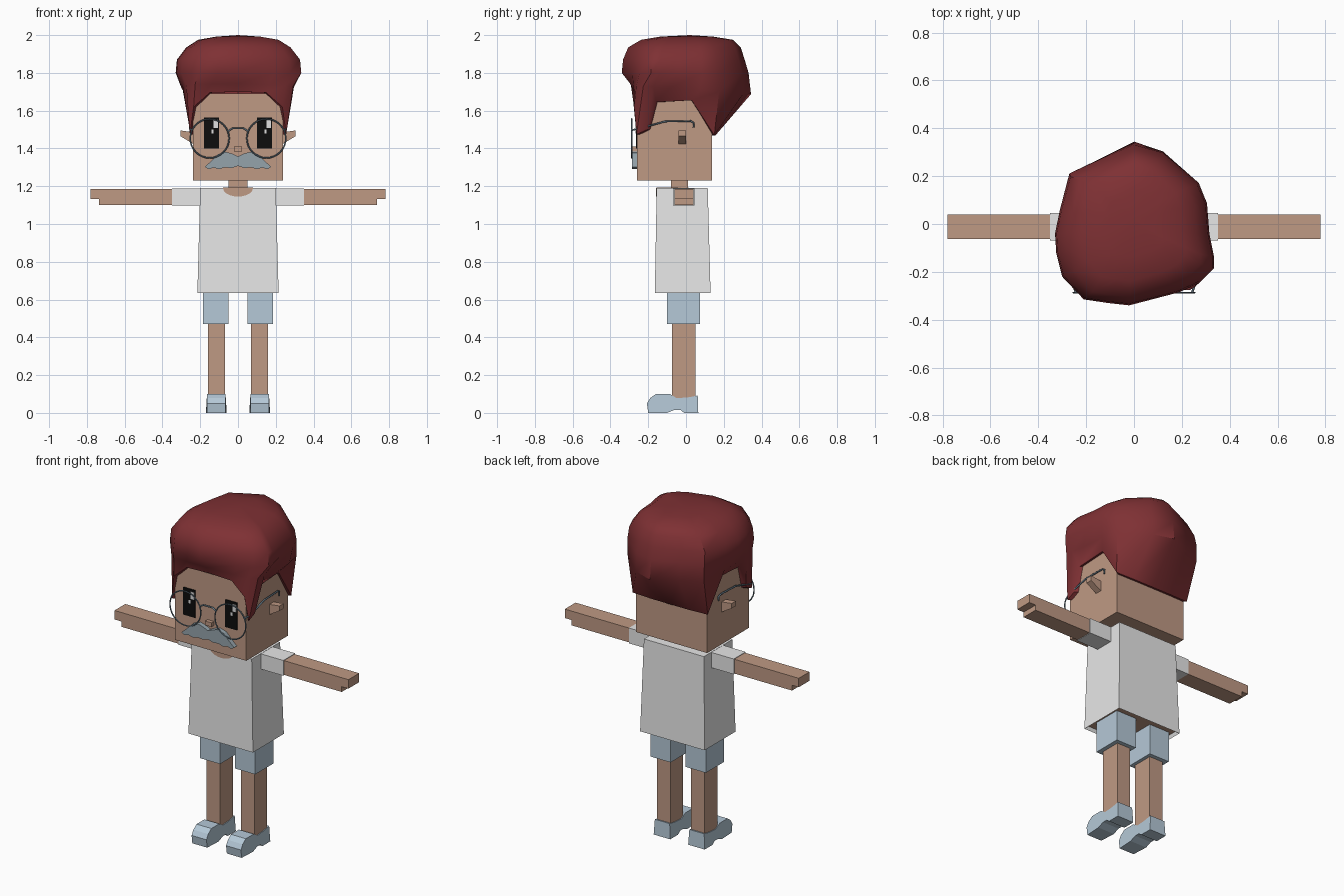
import bpy, bmesh, math
from mathutils import Vector

default = bpy.data.objects.get("Cube")
if default:
    bpy.data.objects.remove(default, do_unlink=True)


def material(name, *rgb):
    mat = bpy.data.materials.new(name)
    mat.use_nodes = True
    mat.diffuse_color = (*rgb, 1)
    mat.node_tree.nodes["Principled BSDF"].inputs["Base Color"].default_value = (*rgb, 1)
    return mat


skin = material("skin", 0.52, 0.32, 0.23)
white = material("shirt_white", 0.8, 0.8, 0.8)
blue = material("pale_blue", 0.46, 0.58, 0.68)
red = material("hair_red", 0.21, 0.03, 0.034)
grey = material("moustache_grey", 0.3, 0.37, 0.41)
steel = material("glasses_steel", 0.14, 0.2, 0.25)
black = material("eye_black", 0.004, 0.004, 0.004)
glint = material("eye_glint", 0.75, 0.75, 0.75)


def finish(bm, name, *mats):
    bmesh.ops.recalc_face_normals(bm, faces=bm.faces)
    mesh = bpy.data.meshes.new(name)
    bm.to_mesh(mesh)
    bm.free()
    for mat in mats:
        mesh.materials.append(mat)
    obj = bpy.data.objects.new(name, mesh)
    bpy.context.collection.objects.link(obj)
    return obj


def prism(name, points, axis, low, high, mat):
    """Extrude a closed profile along an axis; points use the other two axes in order."""
    bm = bmesh.new()
    rings = []
    for depth in (low, high):
        ring = []
        for point in points:
            co = list(point)
            co.insert("xyz".index(axis), depth)
            ring.append(bm.verts.new(co))
        rings.append(ring)
        bm.faces.new(ring)
    for i in range(len(points)):
        j = (i + 1) % len(points)
        bm.faces.new((rings[0][i], rings[0][j], rings[1][j], rings[1][i]))
    return finish(bm, name, mat)


def box(name, x, y, z, mat):
    corners = [(x[0], y[0]), (x[1], y[0]), (x[1], y[1]), (x[0], y[1])]
    return prism(name, corners, "z", z[0], z[1], mat)


def mirrored(obj, right_name):
    """Left part copied to the right side, with its faces turned outward again."""
    bm = bmesh.new()
    bm.from_mesh(obj.data)
    for v in bm.verts:
        v.co.x = -v.co.x
    return finish(bm, right_name, *obj.data.materials)


def pair(obj):
    part = obj.name
    obj.name = "left_" + part
    return mirrored(obj, "right_" + part)


def wire(name, points, radius, mat):
    curve = bpy.data.curves.new(name, "CURVE")
    curve.dimensions = "3D"
    curve.bevel_depth = radius
    curve.bevel_resolution = 1
    curve.use_fill_caps = True
    spline = curve.splines.new("POLY")
    spline.points.add(len(points) - 1)
    for target, co in zip(spline.points, points):
        target.co = (*co, 1)
    curve.materials.append(mat)
    obj = bpy.data.objects.new(name, curve)
    bpy.context.collection.objects.link(obj)
    return obj


# Head, neck, nose
box("head", (-0.237, 0.237), (-0.26, 0.137), (1.23, 1.69), skin)
box("neck", (-0.05, 0.05), (-0.08, 0.01), (1.15, 1.24), skin)
box("nose", (-0.021, 0.021), (-0.283, -0.25), (1.385, 1.41), skin)

# Wedge ears
pair(prism("ear", [(0.23, 1.42), (0.305, 1.465), (0.305, 1.495), (0.23, 1.485)],
           "y", -0.04, 0.0, skin))

# Eyes with glints
for side, cx in (("left", 0.14), ("right", -0.14)):
    for part, dx, z, w, h, y, mat in (
            ("eye", 0, 1.4825, 0.039, 0.0825, -0.266, black),
            ("eye_glint", 0.023, 1.53, 0.012, 0.022, -0.268, glint),
            ("eye_small_glint", 0.005, 1.49, 0.006, 0.01, -0.268, glint)):
        box(f"{side}_{part}", (cx + dx - w, cx + dx + w), (y, -0.26),
            (z - h, z + h), mat)

# Moustache, profile mirrored about the centre
half = [(0.03, 1.372), (0.065, 1.382), (0.105, 1.37), (0.14, 1.335), (0.175, 1.303),
        (0.155, 1.29), (0.13, 1.299), (0.1, 1.29), (0.07, 1.3), (0.035, 1.296)]
outline = [(0, 1.358)] + half + [(0, 1.307)] + [(-x, z) for x, z in reversed(half)]
prism("moustache", outline, "y", -0.287, -0.255, grey)

# Glasses
for side, cx in (("left", 0.15), ("right", -0.15)):
    bpy.ops.mesh.primitive_torus_add(location=(cx, -0.287, 1.453), rotation=(math.pi / 2, 0, 0),
                                     major_radius=0.103, minor_radius=0.004,
                                     major_segments=32, minor_segments=6)
    rim = bpy.context.object
    rim.name = side + "_glasses_rim"
    rim.data.materials.append(steel)
    s = 1 if cx > 0 else -1
    wire(side + "_glasses_temple",
         [(s * 0.243, -0.287, 1.497), (s * 0.255, -0.25, 1.505), (s * 0.252, -0.11, 1.543),
          (s * 0.248, 0.025, 1.545), (s * 0.246, 0.042, 1.535), (s * 0.246, 0.04, 1.51)],
         0.005, steel)
wire("glasses_bridge", [(-0.055, -0.287, 1.49), (-0.03, -0.287, 1.506),
                        (0.03, -0.287, 1.506), (0.055, -0.287, 1.49)], 0.005, steel)

# Shirt: tapered box with a recessed skin underside
bm = bmesh.new()
levels = []
for w, front, back, z in ((0.215, -0.165, 0.13, 0.635), (0.2, -0.155, 0.115, 1.19)):
    levels.append([bm.verts.new(co) for co in
                   ((-w, front, z), (w, front, z), (w, back, z), (-w, back, z))])
underside = bm.faces.new(levels[0])
bm.faces.new(levels[1])
for i in range(4):
    j = (i + 1) % 4
    bm.faces.new((levels[0][i], levels[0][j], levels[1][j], levels[1][i]))
bm.normal_update()
bmesh.ops.inset_region(bm, faces=[underside], thickness=0.012)
underside.material_index = 1
for v in underside.verts:
    v.co.z += 0.02
finish(bm, "shirt", white, skin)

# Scooped neckline, front and top plates
arc = [math.pi * i / 10 for i in range(11)]
prism("neckline_front", [(0.08 * math.cos(a), 1.191 - 0.046 * math.sin(a)) for a in arc],
      "y", -0.159, -0.152, skin)
prism("neckline_top", [(0.08 * math.cos(a), -0.157 + 0.17 * math.sin(a)) for a in arc],
      "z", 1.186, 1.192, skin)

# Sleeves and arms, with a stepped fingertip
pair(box("sleeve", (0.19, 0.35), (-0.068, 0.045), (1.097, 1.189), white))
pair(prism("arm", [(0.33, 1.1), (0.735, 1.1), (0.735, 1.132), (0.78, 1.132),
                   (0.78, 1.186), (0.33, 1.186)], "y", -0.062, 0.04, skin))

# Shorts and legs
pair(box("shorts_leg", (0.05, 0.185), (-0.1, 0.075), (0.47, 0.66), blue))
pair(box("leg", (0.07, 0.16), (-0.073, 0.05), (0.07, 0.5), skin))

# Shoes: side profile, narrowed at the toe and the upper edge
shoe = prism("shoe", [(-0.2, 0), (-0.1, 0), (-0.06, 0.016), (-0.03, 0.016), (-0.01, 0),
                      (0.065, 0), (0.062, 0.092), (0.01, 0.082), (-0.05, 0.078),
                      (-0.085, 0.1), (-0.16, 0.1), (-0.19, 0.078), (-0.207, 0.05)],
             "x", 0.06, 0.17, blue)
for v in shoe.data.vertices:
    squeeze = 0.9 if v.co.z > 0.07 or v.co.y < -0.18 else 1
    v.co.x = 0.115 + (v.co.x - 0.115) * squeeze
pair(shoe)

# Hair: hairline rim, swept out to a wide crown and closed on top
rim_half = [(0, -0.275, 1.70), (0.15, -0.275, 1.695), (0.235, -0.275, 1.62),
            (0.255, -0.262, 1.475), (0.256, -0.205, 1.5), (0.25, -0.16, 1.645),
            (0.25, 0.03, 1.655), (0.25, 0.15, 1.47), (0.13, 0.155, 1.468), (0, 0.155, 1.468)]
hairline = [Vector(p) for p in rim_half]
hairline += [Vector((-x, y, z)) for x, y, z in reversed(rim_half[1:-1])]
crown = [(-0.02, -0.34), (0.19, -0.285), (0.275, -0.245), (0.335, -0.185), (0.335, -0.14),
         (0.315, -0.04), (0.305, 0.09), (0.27, 0.18), (0.12, 0.31), (0, 0.345),
         (-0.145, 0.28), (-0.27, 0.22), (-0.31, 0.06), (-0.33, -0.04), (-0.325, -0.12),
         (-0.3, -0.22), (-0.21, -0.315), (-0.11, -0.33)]
rows = [[Vector((p.x * 0.92, p.y * 0.92, p.z)) for p in hairline], hairline]
swell = []
for p, (x, y) in zip(hairline, crown):
    t = min(1, 0.65 + y)
    swell.append(Vector((p.x + (x - p.x) * t, p.y + (y - p.y) * t, 1.715 - 0.08 * y)))
rows.append(swell)
for z, side, front, back in ((1.8, 1, 1, 0.96), (1.87, 0.98, 0.98, 0.9),
                             (1.935, 0.83, 0.9, 0.84), (1.975, 0.64, 0.7, 0.72),
                             (1.992, 0.35, 0.4, 0.42)):
    rows.append([Vector((x * side, y * (front if y < 0 else back), z)) for x, y in crown])
bm = bmesh.new()
rows = [[bm.verts.new(co) for co in row] for row in rows]
for lower, upper in zip(rows, rows[1:]):
    for i in range(len(lower)):
        j = (i + 1) % len(lower)
        bm.faces.new((lower[i], lower[j], upper[j], upper[i]))
tip = bm.verts.new((0, 0.02, 2.0))
for i, v in enumerate(rows[-1]):
    bm.faces.new((v, rows[-1][(i + 1) % len(rows[-1])], tip))
hair = finish(bm, "hair", red)
bpy.ops.object.select_all(action="DESELECT")
hair.select_set(True)
bpy.context.view_layer.objects.active = hair
bpy.ops.object.shade_smooth_by_angle(angle=math.radians(40))
